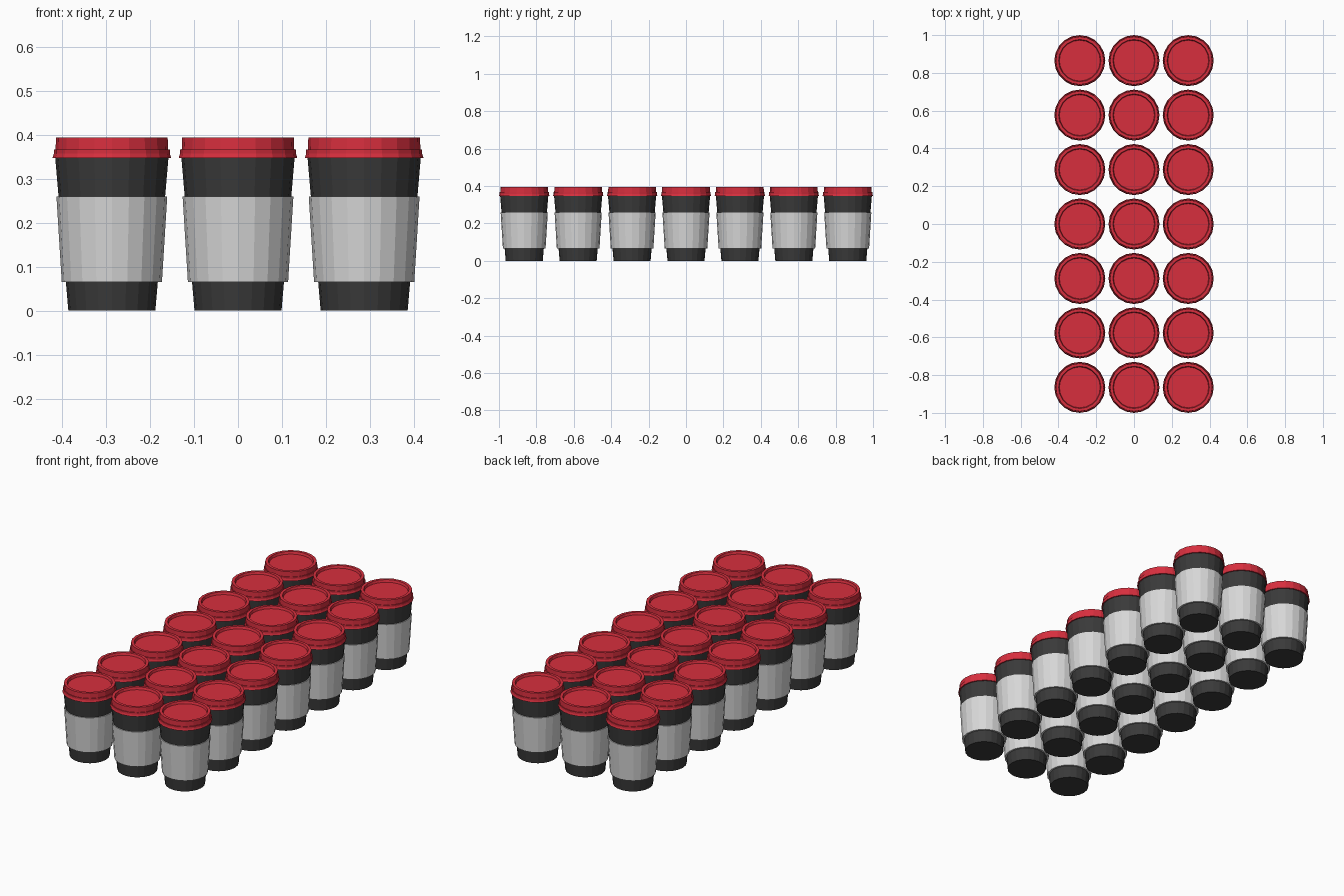
import bpy, bmesh, math

if "Cube" in bpy.data.objects:
    bpy.data.objects.remove(bpy.data.objects["Cube"])

SIDES = 20
COLS, ROWS = 3, 7
STEP_X, STEP_Y = 0.287, 0.2883


def material(name, rgb):
    m = bpy.data.materials.new(name)
    m.diffuse_color = (*rgb, 1.0)
    m.use_nodes = True
    m.node_tree.nodes["Principled BSDF"].inputs["Base Color"].default_value = m.diffuse_color
    return m


def lathe(name, profile, mat, cap_bottom=False, cap_top=False):
    """Spin (radius, height) points into a flat-faced ring mesh."""
    bm = bmesh.new()
    rings = []
    for r, z in profile:
        rings.append([bm.verts.new((r * math.cos(2 * math.pi * i / SIDES),
                                    r * math.sin(2 * math.pi * i / SIDES), z))
                      for i in range(SIDES)])
    for low, high in zip(rings, rings[1:]):
        for i in range(SIDES):
            j = (i + 1) % SIDES
            bm.faces.new((low[i], low[j], high[j], high[i]))
    if cap_bottom:
        bm.faces.new(list(reversed(rings[0])))
    if cap_top:
        bm.faces.new(rings[-1])
    mesh = bpy.data.meshes.new(name)
    bm.to_mesh(mesh)
    bm.free()
    mesh.materials.append(mat)
    return mesh


red = material("lid red", (0.68, 0.028, 0.048))
dark = material("cup charcoal", (0.042, 0.042, 0.042))
grey = material("sleeve light grey", (0.68, 0.68, 0.68))

parts = {
    # tapered paper cup
    "cup": lathe("cup", [(0.099, 0), (0.129, 0.35)], dark, cap_bottom=True),
    # cardboard sleeve, its edges turned in to the cup wall
    "sleeve": lathe("sleeve", [(0.104, 0.065), (0.114, 0.065),
                               (0.126, 0.259), (0.120, 0.259)], grey),
    # lid with flared rim, step and sunken top
    "lid": lathe("lid", [(0.127, 0.347), (0.135, 0.347), (0.132, 0.357),
                         (0.132, 0.367), (0.128, 0.367), (0.127, 0.394),
                         (0.112, 0.394), (0.108, 0.381)], red, cap_top=True),
}

# grid of identical cups
for col in range(COLS):
    for row in range(ROWS):
        for part, mesh in parts.items():
            ob = bpy.data.objects.new(f"{part}_{col + 1}_{row + 1}", mesh)
            ob.location = ((col - (COLS - 1) / 2) * STEP_X,
                           (row - (ROWS - 1) / 2) * STEP_Y, 0)
            bpy.context.collection.objects.link(ob)
